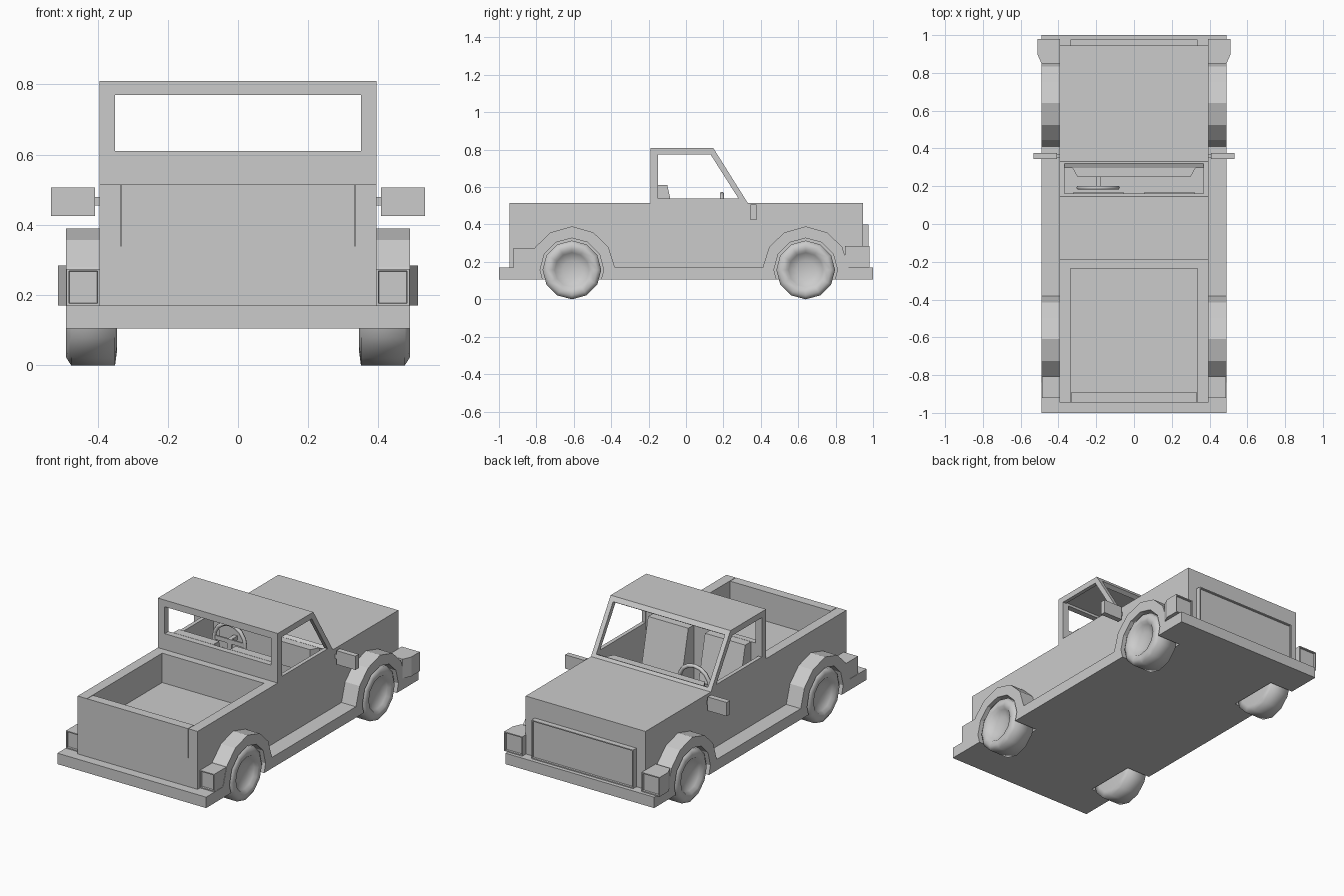
import bpy, bmesh, math
from mathutils import Matrix

if "Cube" in bpy.data.objects:
    bpy.data.objects.remove(bpy.data.objects["Cube"])


def make(name, bm, mirror=False):
    bmesh.ops.recalc_face_normals(bm, faces=bm.faces)
    me = bpy.data.meshes.new(name)
    bm.to_mesh(me)
    bm.free()
    ob = bpy.data.objects.new(name, me)
    bpy.context.collection.objects.link(ob)
    if mirror:
        m = ob.modifiers.new("mirror", "MIRROR")
        m.use_bisect_axis[0] = False
        m.use_mirror_merge = False
    return ob


def prism(name, pts, lo, hi, axis="x", mirror=False, inset=None):
    """Extrude a (y,z) profile along x, or an (x,y) profile along z.
    inset = sign of the y-facing side that gets a recessed panel."""
    bm = bmesh.new()
    put = (lambda a, b, t: (t, a, b)) if axis == "x" else (lambda a, b, t: (a, b, t))
    f = bm.faces.new([bm.verts.new(put(a, b, lo)) for a, b in pts])
    ext = bmesh.ops.extrude_face_region(bm, geom=[f])
    d = (hi - lo, 0, 0) if axis == "x" else (0, 0, hi - lo)
    bmesh.ops.translate(bm, vec=d, verts=[v for v in ext["geom"] if isinstance(v, bmesh.types.BMVert)])
    bmesh.ops.recalc_face_normals(bm, faces=bm.faces)
    if inset:
        face = max(bm.faces, key=lambda q: q.normal.y * inset)
        bmesh.ops.inset_individual(bm, faces=[face], thickness=0.009)
        bmesh.ops.inset_individual(bm, faces=[face], thickness=0.002, depth=-0.01)
    return make(name, bm, mirror)


def box(name, x, y, z, mirror=False, inset=None):
    return prism(name, [(y[0], z[0]), (y[1], z[0]), (y[1], z[1]), (y[0], z[1])],
                 x[0], x[1], mirror=mirror, inset=inset)


def cut(ob, cutters):
    for c in cutters:
        m = ob.modifiers.new("cut", "BOOLEAN")
        m.operation, m.solver, m.object = "DIFFERENCE", "EXACT", c
    dg = bpy.context.evaluated_depsgraph_get()
    me = bpy.data.meshes.new_from_object(ob.evaluated_get(dg))
    ob.modifiers.clear()
    ob.data = me


WHEELS = {"rear": -0.61, "front": 0.64}
AXLE_Z, R = 0.157, 0.157


def ring(y, r, n=12):
    return [(y + r * math.sin(2 * math.pi * i / n), AXLE_Z - r * math.cos(2 * math.pi * i / n)) for i in range(n)]


# Cutters
arches = [prism(k + "_arch_cutter", ring(y, 0.17), 0.335, 0.6, mirror=True) for k, y in WHEELS.items()]
cabin = prism("cabin_cutter", [(-0.155, 0.2), (0.3, 0.2), (0.3, 0.515), (0.128, 0.785), (-0.155, 0.785)], -0.372, 0.372)
side_win = prism("side_window_cutter", [(-0.15, 0.54), (0.28, 0.54), (0.131, 0.775), (-0.15, 0.775)], -1, 1)
rear_win = box("rear_window_cutter", (-0.35, 0.35), (-0.3, -0.1), (0.61, 0.77))
shield = prism("windshield_cutter", [(0.09, 0.74), (0.21, 0.815), (0.38, 0.56), (0.25, 0.5)], -0.368, 0.368)
bed = box("bed_cutter", (-0.335, 0.335), (-1, -0.235), (0.34, 0.7))

# Body shell with hood, cab and open bed
body = prism("body", [(-0.945, 0.13), (0.945, 0.13), (0.945, 0.515), (0.33, 0.515), (0.145, 0.81),
                      (-0.19, 0.81), (-0.19, 0.515), (-0.945, 0.515)], -0.395, 0.395)
cut(body, [cabin, side_win, rear_win, shield, bed] + arches)
box("tailgate", (-0.332, 0.332), (-0.945, -0.89), (0.338, 0.515))
box("grille", (-0.335, 0.335), (0.94, 0.977), (0.17, 0.4), inset=1)

# Base plate forming sills and bumpers
base = box("base_plate", (-0.49, 0.49), (-1, 1), (0.105, 0.17))
cut(base, arches)

# Fenders
ARCH = [(-0.23, 0.17), (-0.195, 0.28), (-0.115, 0.357), (0, 0.39), (0.115, 0.357), (0.195, 0.28), (0.23, 0.17)]
for (k, y), c in zip(WHEELS.items(), arches):
    f = prism(k + "_fender", [(y + a, z) for a, z in ARCH], 0.39, 0.49)
    cut(f, [c])
    m = f.modifiers.new("mirror", "MIRROR")

# Lamps with recessed lenses
box("tail_lamp", (0.393, 0.488), (-0.922, -0.79), (0.17, 0.275), mirror=True, inset=-1)
prism("head_lamp", [(0.393, 0.85), (0.49, 0.85), (0.512, 0.9), (0.512, 0.98), (0.393, 0.98)],
      0.17, 0.285, axis="z", mirror=True, inset=1)

# Door mirrors
box("mirror_stem", (0.39, 0.41), (0.35, 0.37), (0.455, 0.48), mirror=True)
box("door_mirror", (0.407, 0.532), (0.345, 0.377), (0.425, 0.507), mirror=True)

# Wheels: lathed tyre with a dished hub
PROFILE = [(0.345, 0), (0.345, 0.12), (0.35, R), (0.475, R), (0.489, 0.135), (0.487, 0.105), (0.47, 0.092), (0.455, 0.05), (0.45, 0)]
for k, y in WHEELS.items():
    bm = bmesh.new()
    vs = [bm.verts.new((x, 0, -r)) for x, r in PROFILE]
    es = [bm.edges.new(p) for p in zip(vs, vs[1:])]
    bmesh.ops.spin(bm, geom=vs + es, cent=(0, 0, 0), axis=(1, 0, 0), angle=2 * math.pi, steps=12)
    bmesh.ops.remove_doubles(bm, verts=bm.verts, dist=0.0005)
    bmesh.ops.translate(bm, vec=(0, y, AXLE_Z), verts=bm.verts)
    w = make(k + "_wheel", bm, mirror=True)
    for p in w.data.polygons:
        p.use_smooth = True

# Seats and dashboard
prism("seat_back", [(-0.153, 0.3), (-0.03, 0.3), (-0.1, 0.61), (-0.153, 0.61)], 0.055, 0.32, mirror=True)
box("seat_cushion", (0.055, 0.32), (-0.153, 0.17), (0.2, 0.33), mirror=True)
prism("dashboard", [(-0.33, 0.305), (-0.3, 0.25), (0.3, 0.25), (0.33, 0.305)], 0.38, 0.52, axis="z")

# Steering wheel
bpy.ops.mesh.primitive_torus_add(major_segments=16, minor_segments=6, major_radius=0.103, minor_radius=0.012,
                                 location=(-0.19, 0.192, 0.46), rotation=(math.pi / 2, 0, 0))
bpy.context.object.name = "steering_wheel"
bpy.ops.object.shade_smooth()
box("steering_spoke", (-0.29, -0.09), (0.187, 0.197), (0.45, 0.475))
box("steering_lower_spoke", (-0.205, -0.175), (0.187, 0.197), (0.36, 0.46))
box("steering_column", (-0.202, -0.178), (0.19, 0.26), (0.45, 0.475))

# Remove the cutters
for c in arches + [cabin, side_win, rear_win, shield, bed]:
    bpy.data.objects.remove(c)
